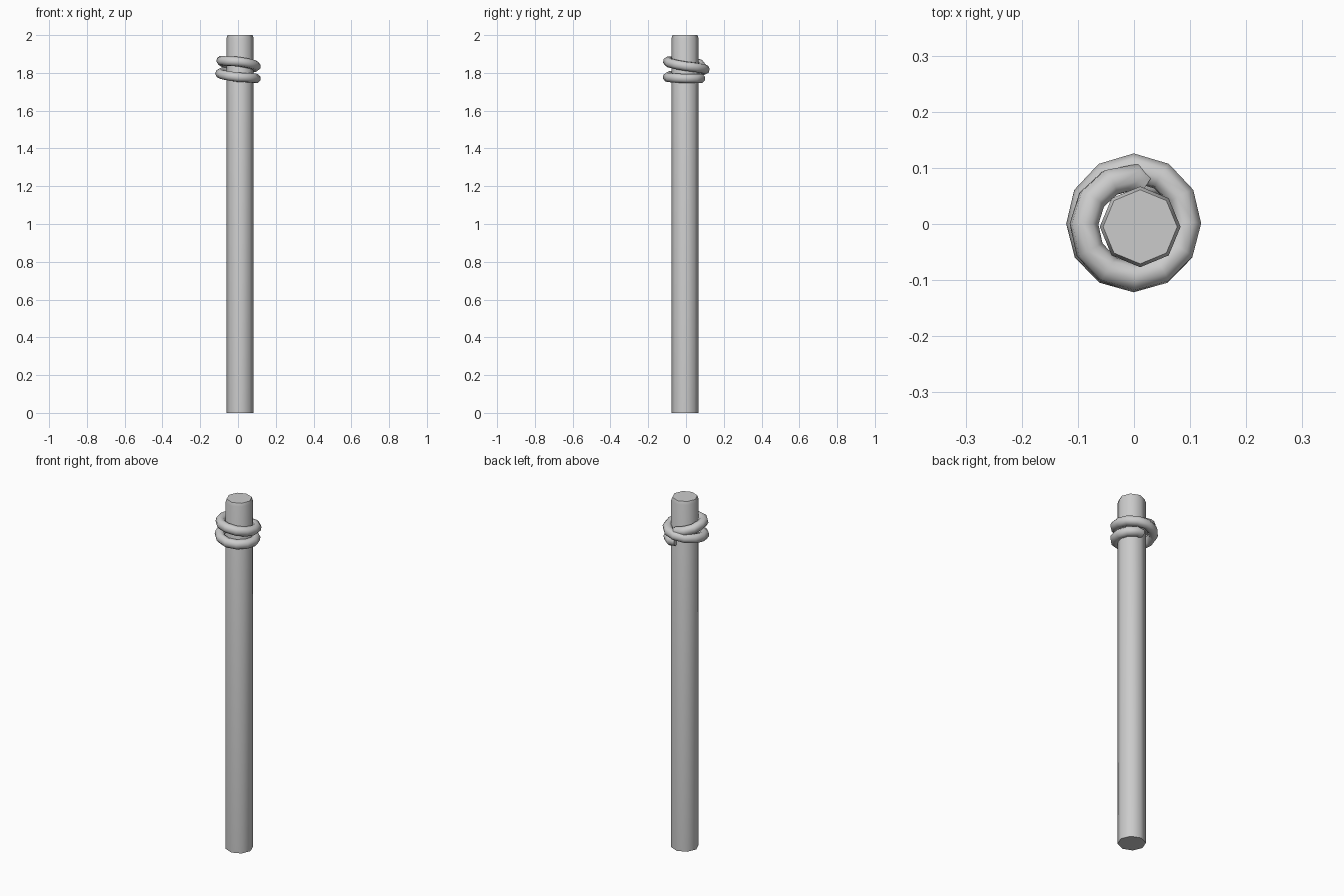
import bpy, math
from math import cos, sin, radians

if "Cube" in bpy.data.objects:
    bpy.data.objects.remove(bpy.data.objects["Cube"])

CX, CY = 0.011, -0.005   # pole axis

# octagonal pole with a chamfered top rim
rings = [(0.072, 0.0), (0.072, 1.982), (0.066, 2.0)]
N = 8
verts = [(CX + r * cos(2 * math.pi * i / N), CY + r * sin(2 * math.pi * i / N), z)
         for r, z in rings for i in range(N)]
faces = [tuple(reversed(range(N))), tuple(range(2 * N, 3 * N))]
for k in range(len(rings) - 1):
    for i in range(N):
        j = (i + 1) % N
        faces.append((k * N + i, k * N + j, (k + 1) * N + j, (k + 1) * N + i))
mesh = bpy.data.meshes.new("pole")
mesh.from_pydata(verts, [], faces)
pole = bpy.data.objects.new("pole", mesh)
bpy.context.collection.objects.link(pole)
bpy.context.view_layer.objects.active = pole
pole.select_set(True)
bpy.ops.object.shade_smooth_by_angle(angle=radians(50))

# rope wound twice round the pole, heights given at each quarter turn from the back
heights = [1.835, 1.865, 1.86, 1.835, 1.818, 1.797, 1.777, 1.77, 1.77]
radii = [0.083, 0.089, 0.096, 0.095, 0.1, 0.095, 0.097, 0.095, 0.085]
STEPS = 3
points = []
for i in range((len(heights) - 1) * STEPS + 1):
    k = min(i // STEPS, len(heights) - 2)
    t = i / STEPS - k
    r = radii[k] * (1 - t) + radii[k + 1] * t
    z = heights[k] * (1 - t) + heights[k + 1] * t
    a = radians(90 + 90 * i / STEPS)
    points.append((r * cos(a), r * sin(a), z))
# both ends tuck in against the pole
points.insert(0, (0.012, 0.072, 1.828))
points[-1] = (0.015, 0.07, 1.772)

curve = bpy.data.curves.new("rope_coil", "CURVE")
curve.dimensions = "3D"
curve.bevel_depth = 0.026
curve.bevel_resolution = 2
curve.use_fill_caps = True
spline = curve.splines.new("POLY")
spline.points.add(len(points) - 1)
for p, co in zip(spline.points, points):
    p.co = (*co, 1)
spline.use_smooth = True
rope = bpy.data.objects.new("rope_coil", curve)
bpy.context.collection.objects.link(rope)

# turn the rope into a mesh
bpy.ops.object.select_all(action="DESELECT")
rope.select_set(True)
bpy.context.view_layer.objects.active = rope
bpy.ops.object.convert(target="MESH")
bpy.ops.object.shade_smooth_by_angle(angle=radians(60))
